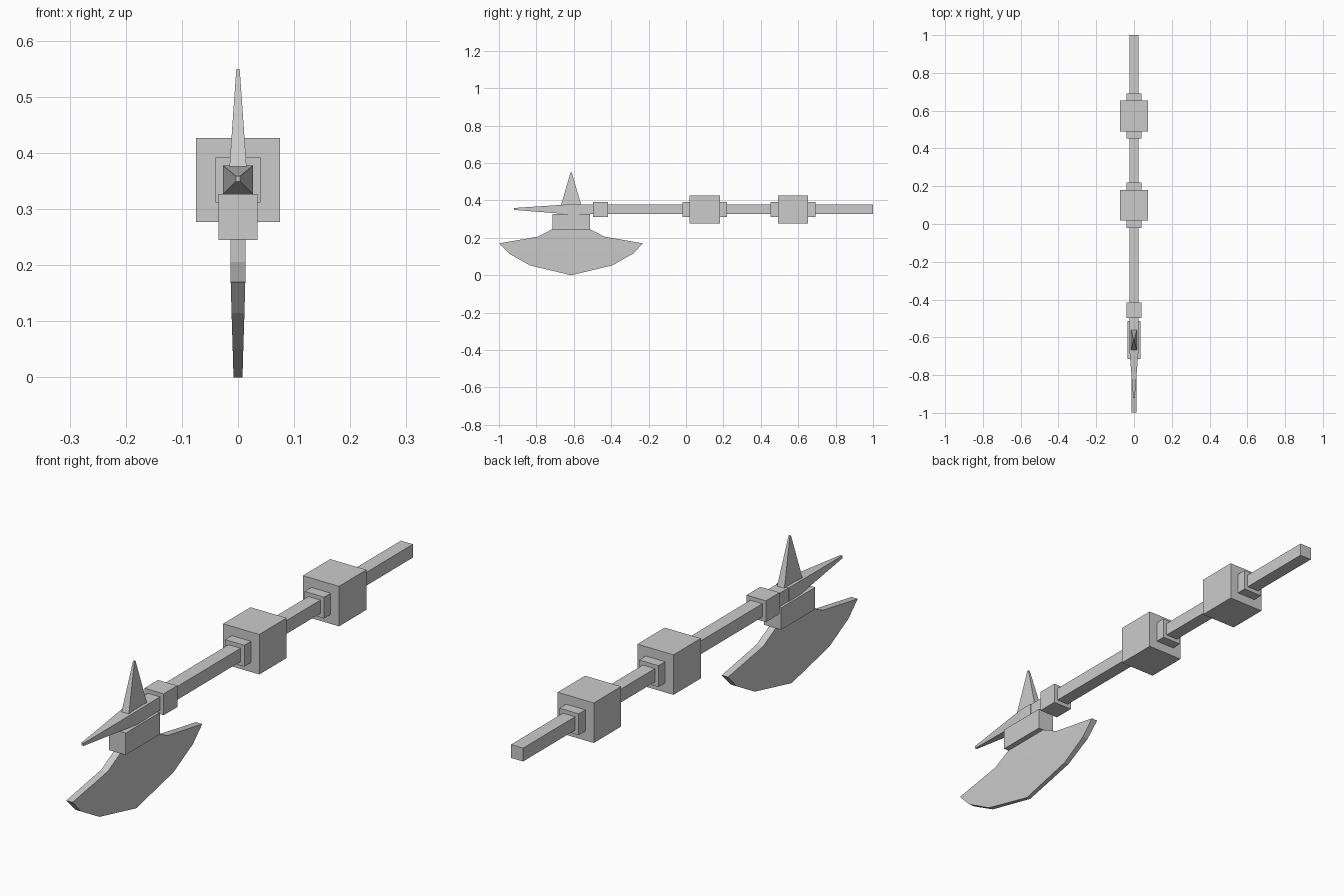
import bpy, bmesh

if "Cube" in bpy.data.objects:
    bpy.data.objects.remove(bpy.data.objects["Cube"])

AXIS_Z = 0.352   # height of the shaft centre line
HEAD_Y = -0.614  # centre of the axe head along the shaft


def loft(name, rings):
    """Join equal-length point rings into a closed, flat-shaded solid."""
    bm = bmesh.new()
    rows = [[bm.verts.new(p) for p in ring] for ring in rings]
    n = len(rows[0])
    for a, b in zip(rows, rows[1:]):
        for i in range(n):
            j = (i + 1) % n
            bm.faces.new((a[i], a[j], b[j], b[i]))
    bm.faces.new(rows[0])
    bm.faces.new(rows[-1])
    bmesh.ops.remove_doubles(bm, verts=bm.verts, dist=0.0005)
    bmesh.ops.recalc_face_normals(bm, faces=bm.faces)
    mesh = bpy.data.meshes.new(name)
    bm.to_mesh(mesh)
    bm.free()
    obj = bpy.data.objects.new(name, mesh)
    bpy.context.collection.objects.link(obj)
    return obj


def ring_y(y, hx, hz, z=AXIS_Z):
    return [(-hx, y, z - hz), (hx, y, z - hz), (hx, y, z + hz), (-hx, y, z + hz)]


def ring_z(z, hx, hy, y=HEAD_Y):
    return [(-hx, y - hy, z), (hx, y - hy, z), (hx, y + hy, z), (-hx, y + hy, z)]


def bar(name, y0, y1, half):
    return loft(name, [ring_y(y0, half, half), ring_y(y1, half, half)])


# Shaft and the collar behind the head
bar("shaft", -0.58, 1.0, 0.025)
bar("head_collar", -0.497, -0.416, 0.04)

# Two grips: a large block over a longer, thinner sleeve
for label, y in (("front", 0.1), ("rear", 0.572)):
    bar(label + "_grip_sleeve", y - 0.12, y + 0.12, 0.04)
    bar(label + "_grip_block", y - 0.081, y + 0.081, 0.075)

# Forward and upward spikes
loft("forward_spike", [ring_y(-0.57, 0.027, 0.026), ring_y(-0.63, 0.027, 0.026),
                       ring_y(-0.92, 0.004, 0.005, 0.354)])
loft("upward_spike", [ring_z(0.36, 0.016, 0.058), ring_z(0.378, 0.015, 0.053),
                      ring_z(0.55, 0.003, 0.003)])

# Mount block between shaft and blade
loft("blade_mount", [ring_z(0.245, 0.035, 0.101), ring_z(0.327, 0.035, 0.101)])

# Curved blade, thinning towards the cutting edge: (z, half length, half thickness)
blade = [(0.246, 0.101, 0.0135), (0.206, 0.177, 0.0135), (0.17, 0.384, 0.013),
         (0.115, 0.331, 0.0115), (0.052, 0.22, 0.0095), (0.0, 0.002, 0.008)]
loft("axe_blade", [ring_z(z, hx, hy) for z, hy, hx in blade])
